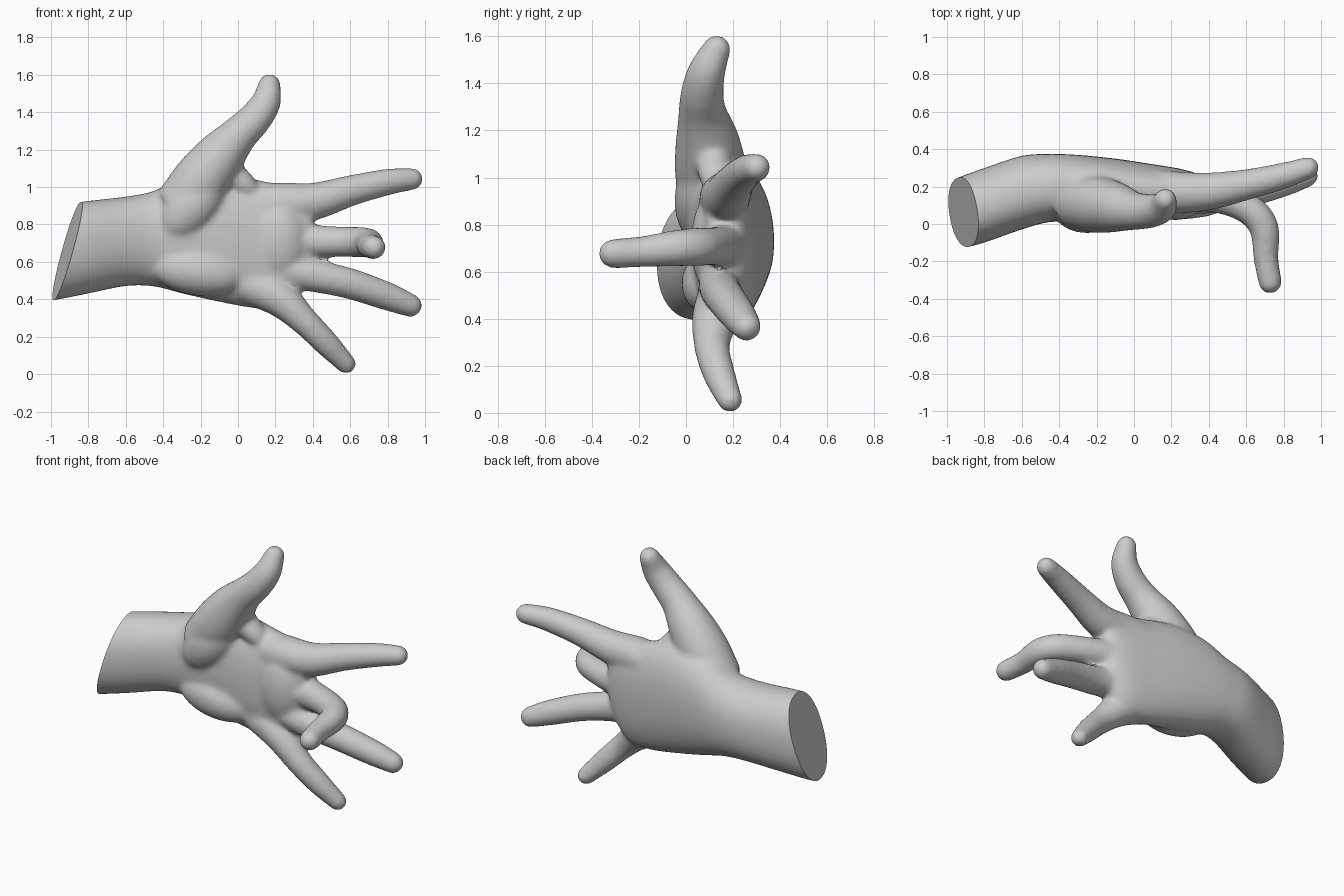
import bpy, bmesh, math
from mathutils import Vector, Matrix

if "Cube" in bpy.data.objects:
    bpy.data.objects.remove(bpy.data.objects["Cube"])

bm = bmesh.new()
N = 28


def spline(pts, steps=6):
    """Catmull-Rom through tuples of any length."""
    v = [Vector(p) for p in pts]
    v = [v[0] * 2 - v[1]] + v + [v[-1] * 2 - v[-2]]
    out = []
    for i in range(1, len(v) - 2):
        a, b, c, d = v[i - 1:i + 3]
        for s in range(steps):
            t = s / steps
            out.append((b * 2 + (c - a) * t + (a * 2 - b * 5 + c * 4 - d) * t * t
                        + (b * 3 - a - c * 3 + d) * t ** 3) * 0.5)
    return out + [v[-2]]


def loft(rings):
    """Skin a list of closed rings and cap both ends."""
    loops = [[bm.verts.new(p) for p in r] for r in rings]
    for a, b in zip(loops, loops[1:]):
        for i in range(N):
            j = (i + 1) % N
            bm.faces.new((a[i], a[j], b[j], b[i]))
    bm.faces.new(loops[0][::-1])
    bm.faces.new(loops[-1])


def finger(pts):
    """Round tapered tube (x, y, z, radius) with a domed tip."""
    p = spline(pts)
    cen = [Vector(q[:3]) for q in p]
    rad = [q[3] + 0.003 for q in p]
    end, r = cen[-1], rad[-1]
    d = (cen[-1] - cen[-2]).normalized()
    for k in range(1, 7):
        a = k / 6.3 * math.pi / 2
        cen.append(end + d * r * math.sin(a))
        rad.append(r * math.cos(a))
    rings = []
    for i, c in enumerate(cen):
        t = (cen[min(i + 1, len(cen) - 1)] - cen[max(i - 1, 0)]).normalized()
        u = t.cross(Vector((0.5, 0.3, 0.81)) if abs(t.z) < 0.6 else Vector((0, 1, 0))).normalized()
        if i and u.dot(prev) < 0:
            u = -u
        # carry the frame along the path so the tube does not twist
        if i:
            u = (prev - t * prev.dot(t)).normalized()
        prev, w = u, t.cross(u)
        rings.append([c + (u * math.cos(2 * math.pi * k / N) + w * math.sin(2 * math.pi * k / N)) * rad[i]
                      for k in range(N)])
    loft(rings)


def pad(center, size, rot=0):
    """Fleshy ellipsoid."""
    m = Matrix.Translation(center) @ Matrix.Rotation(rot, 4, 'Y') @ Matrix.Diagonal((*size, 1))
    bmesh.ops.create_uvsphere(bm, u_segments=24, v_segments=16, radius=1, matrix=m)


# forearm, wrist and palm: x, z low, z high, y front, y back
palm = [(-1.1, .375, .89, -.18, .18), (-.95, .40, .905, -.14, .245), (-.8, .43, .927, -.10, .30),
        (-.6, .47, .95, -.03, .365), (-.45, .468, .98, .01, .375), (-.3, .43, 1.05, .01, .37),
        (-.1, .385, 1.07, .02, .35), (.1, .35, 1.04, .04, .32), (.25, .36, 1.01, .055, .295),
        (.35, .46, 1.0, .075, .265), (.40, .60, .97, .10, .23)]
rings = []
for x, z0, z1, y0, y1 in spline(palm):
    ring = []
    for k in range(N):
        a = 2 * math.pi * k / N
        c, s = math.cos(a), math.sin(a)
        e = 0.9
        ring.append((x, (y0 + y1) / 2 + (y1 - y0) / 2 * math.copysign(abs(c) ** e, c),
                     (z0 + z1) / 2 + (z1 - z0) / 2 * math.copysign(abs(s) ** e, s)))
    rings.append(ring)
loft(rings)

# thumb
finger([(-.32, .12, .88, .14), (-.2, .105, 1.03, .15), (-.1, .09, 1.16, .132), (0, .07, 1.275, .10),
        (.09, .07, 1.365, .088), (.15, .09, 1.455, .077), (.168, .13, 1.545, .058)])
# index finger
finger([(-.1, .2, .88, .11), (.2, .17, .91, .11), (.4, .175, .922, .098), (.6, .21, .98, .08),
        (.8, .258, 1.027, .068), (.93, .30, 1.043, .057)])
# bent middle finger
finger([(-.1, .21, .74, .12), (.2, .18, .72, .11), (.4, .155, .71, .087), (.55, .11, .708, .078),
        (.65, .05, .705, .079), (.70, -.04, .70, .075), (.705, -.18, .685, .064), (.728, -.31, .677, .06)])
# ring finger
finger([(-.1, .2, .62, .12), (.2, .165, .57, .105), (.4, .145, .528, .086), (.6, .17, .483, .08),
        (.8, .222, .415, .073), (.922, .258, .367, .06)])
# little finger
finger([(-.05, .18, .52, .11), (.2, .13, .42, .10), (.35, .11, .288, .074), (.47, .14, .167, .066),
        (.578, .187, .054, .051)])
# ball of the thumb, heel of the hand, finger-base pad
pad((-.25, .08, .90), (.23, .13, .14), -0.85)
pad((-.22, .10, .55), (.26, .12, .13), 0.15)
pad((.22, .14, .72), (.16, .12, .24))
# web between thumb and index
pad((-.01, .12, 1.05), (.15, .075, .07), 0.7)

mesh = bpy.data.meshes.new("hand")
bmesh.ops.recalc_face_normals(bm, faces=bm.faces)
bm.to_mesh(mesh)
bm.free()
hand = bpy.data.objects.new("hand", mesh)
bpy.context.collection.objects.link(hand)

# fuse the parts and soften the joins
rm = hand.modifiers.new("fuse", 'REMESH')
rm.mode, rm.voxel_size = 'VOXEL', 0.014
sm = hand.modifiers.new("soften", 'SMOOTH')
sm.factor, sm.iterations = 0.5, 14
fused = bpy.data.meshes.new_from_object(hand.evaluated_get(bpy.context.evaluated_depsgraph_get()))
hand.modifiers.clear()

# flat slanted cut through the forearm
bm = bmesh.new()
bm.from_mesh(fused)
cut = bmesh.ops.bisect_plane(bm, geom=bm.verts[:] + bm.edges[:] + bm.faces[:],
                             plane_co=(-.913, .07, .66), plane_no=(1, .16, -.29), clear_inner=True)
edges = [e for e in cut['geom_cut'] if isinstance(e, bmesh.types.BMEdge)]
bmesh.ops.holes_fill(bm, edges=edges, sides=0)
bmesh.ops.recalc_face_normals(bm, faces=bm.faces)
bm.to_mesh(fused)
bm.free()
hand.data = fused

bpy.context.view_layer.objects.active = hand
hand.select_set(True)
bpy.ops.object.shade_smooth_by_angle(angle=math.radians(40))
